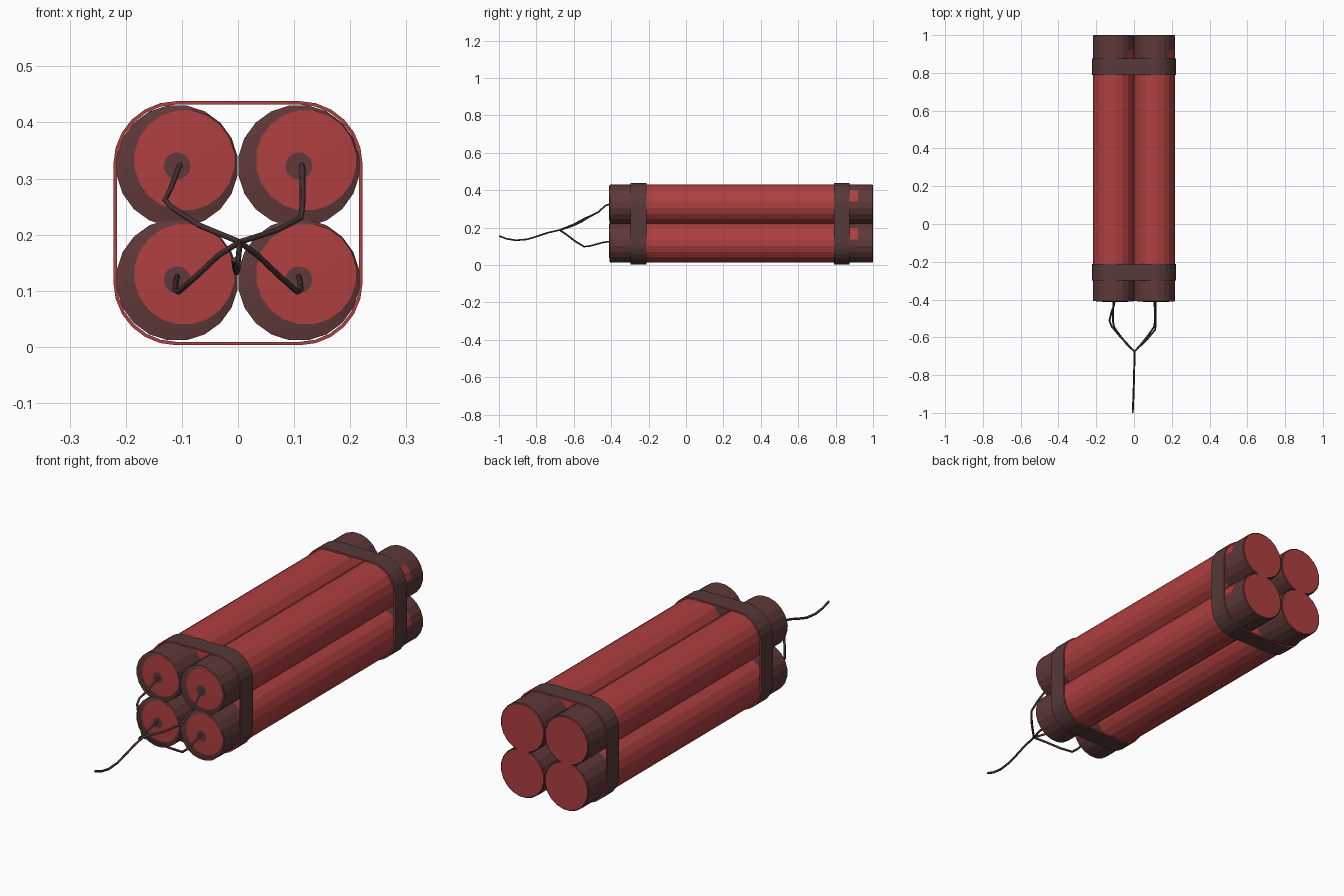
import bpy, bmesh, math

if "Cube" in bpy.data.objects:
    bpy.data.objects.remove(bpy.data.objects["Cube"])


def material(name, rgb):
    m = bpy.data.materials.new(name)
    m.diffuse_color = (*rgb, 1)
    m.use_nodes = True
    m.node_tree.nodes["Principled BSDF"].inputs["Base Color"].default_value = m.diffuse_color
    return m


RED = material("red_paper", (0.43, 0.050, 0.051))
DARK = material("strap_brown", (0.092, 0.042, 0.040))
CAP = material("cap_dark_red", (0.115, 0.040, 0.040))
FUSE = material("fuse_cord", (0.060, 0.034, 0.032))
SIDES = 20
CX, LOW, HIGH, R = 0.1085, 0.1195, 0.3225, 0.109


def finish(name, bm, mats):
    bmesh.ops.recalc_face_normals(bm, faces=bm.faces[:])
    me = bpy.data.meshes.new(name)
    bm.to_mesh(me)
    bm.free()
    for m in mats:
        me.materials.append(m)
    ob = bpy.data.objects.new(name, me)
    bpy.context.collection.objects.link(ob)
    return ob


# One stick: rings along y as (y, radius, x offset, z offset, colour of the strip before it)
def stick(name, cx, cz):
    rings = [(-0.413, 0.024, 0, 0, 1),            # dark fuse hole
             (-0.411, 0.090, 0.013, 0.010, 0),    # red end disc, off centre
             (-0.407, R, 0, 0, 1),                # worn dark rim
             (-0.25, R, 0, 0, 1),                 # front cap
             (0.83, R, 0, 0, 0),                  # red body
             (0.92, R, 0, 0, 1),                  # rear cap, with a worn red patch
             (0.997, R, 0, 0, 1),
             (1.0, 0.105, 0, 0, 1)]
    bm = bmesh.new()
    prev = None
    for y, r, ox, oz, col in rings:
        ring = []
        for i in range(SIDES):
            a = 2 * math.pi * (i + 0.5) / SIDES
            ring.append(bm.verts.new((cx + ox + r * math.cos(a), y, cz + oz + r * math.sin(a))))
        if prev is None:
            bm.faces.new(ring).material_index = col
        else:
            for i in range(SIDES):
                j = (i + 1) % SIDES
                f = bm.faces.new((prev[i], prev[j], ring[j], ring[i]))
                f.material_index = 0 if y == 0.92 and i < 2 else col
        prev = ring
    bm.faces.new(prev).material_index = 0         # red rear disc
    return finish(name, bm, [RED, CAP])


for side, cx in (("left", -CX), ("right", CX)):
    for level, cz in (("lower", LOW), ("upper", HIGH)):
        stick(f"{level}_{side}_stick", cx, cz)


# Strap: rounded rectangle loop, dark faces with red cut edges
def strap(name, y0, y1):
    def outline(inset, y):
        pts = []
        for q, (sx, sz) in enumerate(((1, 1), (-1, 1), (-1, -1), (1, -1))):
            for k in range(7):
                a = math.pi / 2 * (q + k / 6)
                r = 0.112 - inset
                pts.append(bm.verts.new((sx * 0.110 + r * math.cos(a), y,
                                         0.2205 + sz * 0.1055 + r * math.sin(a))))
        return pts
    bm = bmesh.new()
    loops = [outline(0, y0), outline(0, y1), outline(0.006, y1), outline(0.006, y0)]
    n = len(loops[0])
    for k in range(4):
        a, b = loops[k], loops[(k + 1) % 4]
        for i in range(n):
            j = (i + 1) % n
            bm.faces.new((a[i], a[j], b[j], b[i])).material_index = 1 - k % 2
    return finish(name, bm, [RED, DARK])


strap("front_strap", -0.298, -0.212)
strap("rear_strap", 0.79, 0.875)


# Fuse cords: thin bevelled paths meeting at one knot
def cord(name, pts):
    cu = bpy.data.curves.new(name, 'CURVE')
    cu.dimensions = '3D'
    cu.bevel_depth = 0.005
    cu.bevel_resolution = 1
    cu.use_fill_caps = True
    sp = cu.splines.new('POLY')
    sp.points.add(len(pts) - 1)
    for p, co in zip(sp.points, pts):
        p.co = (*co, 1)
    cu.materials.append(FUSE)
    ob = bpy.data.objects.new(name, cu)
    bpy.context.collection.objects.link(ob)
    bpy.ops.object.select_all(action='DESELECT')
    ob.select_set(True)
    bpy.context.view_layer.objects.active = ob
    bpy.ops.object.convert(target='MESH')


knot = (0.003, -0.675, 0.187)
cord("upper_left_fuse", [(-0.102, -0.40, 0.327), (-0.106, -0.43, 0.318), (-0.120, -0.47, 0.282),
                         (-0.130, -0.51, 0.262), (-0.120, -0.54, 0.250), (-0.070, -0.60, 0.217), knot])
cord("upper_right_fuse", [(0.113, -0.40, 0.327), (0.115, -0.43, 0.318), (0.115, -0.47, 0.282),
                          (0.115, -0.52, 0.255), (0.112, -0.56, 0.230), (0.070, -0.61, 0.208), knot])
for side, s in (("left", -1), ("right", 1)):
    cord(f"lower_{side}_fuse", [(s * 0.108, -0.40, 0.127), (s * 0.110, -0.45, 0.119),
                                (s * 0.112, -0.51, 0.102), (s * 0.106, -0.545, 0.098),
                                (s * 0.075, -0.59, 0.125), (s * 0.035, -0.64, 0.163), knot])
cord("main_fuse", [knot, (0.002, -0.74, 0.172), (0.0, -0.80, 0.152), (-0.001, -0.85, 0.137),
                   (-0.003, -0.91, 0.132), (-0.005, -0.96, 0.140), (-0.007, -0.999, 0.155)])
